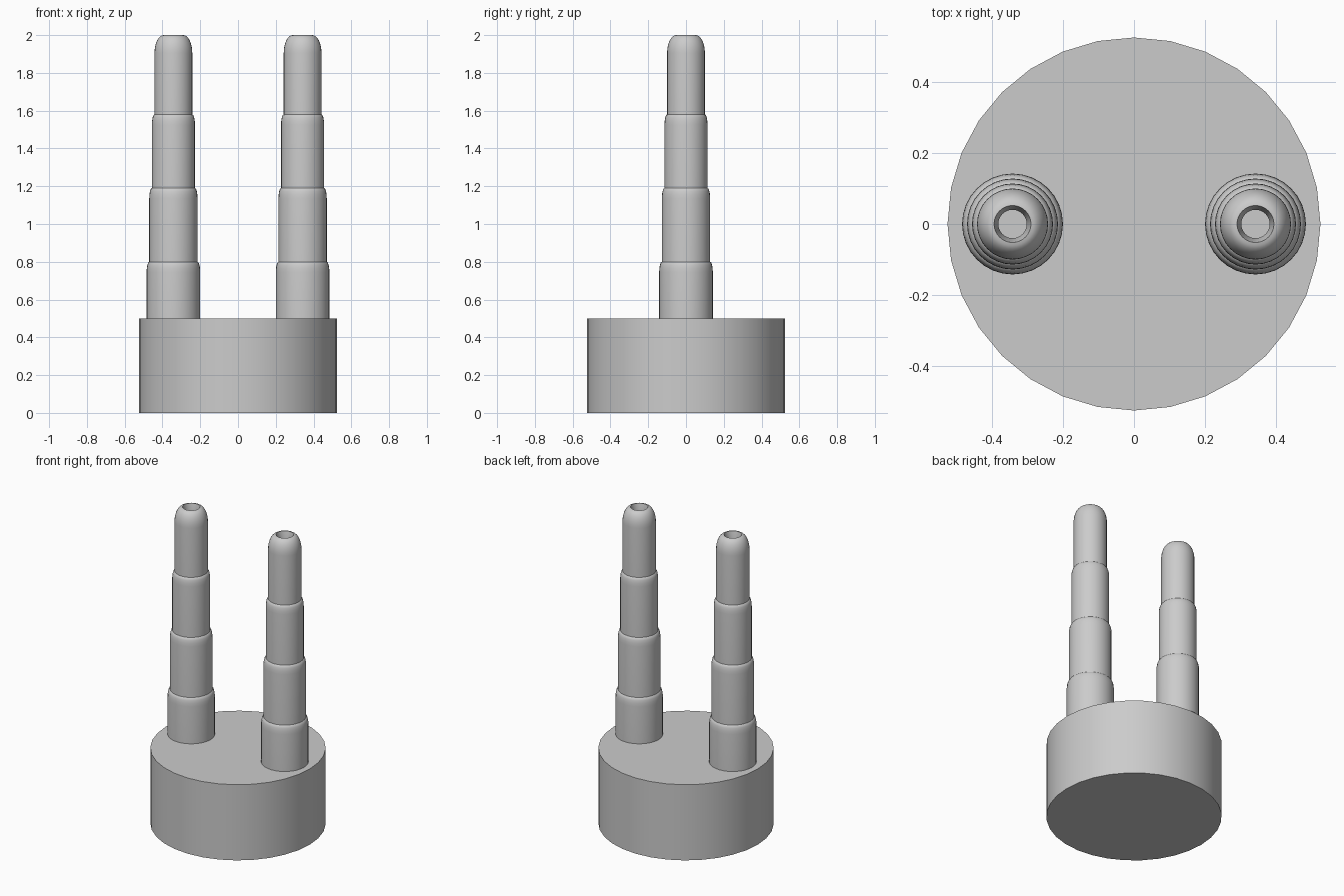
import bpy, bmesh, math

cube = bpy.data.objects.get("Cube")
if cube:
    bpy.data.objects.remove(cube)

grey = bpy.data.materials.new("plain grey")
grey.use_nodes = True
colour = (0.6, 0.6, 0.6, 1)
grey.diffuse_color = colour
grey.node_tree.nodes["Principled BSDF"].inputs["Base Color"].default_value = colour


def lathe(name, profile, sides, x=0):
    """Spin a (radius, height) profile around z; zero radius closes an end."""
    bm = bmesh.new()
    verts = [bm.verts.new((r, 0, z)) for r, z in profile]
    edges = [bm.edges.new(pair) for pair in zip(verts, verts[1:])]
    bmesh.ops.spin(bm, geom=verts + edges, cent=(0, 0, 0), axis=(0, 0, 1),
                   angle=math.tau, steps=sides)
    bmesh.ops.remove_doubles(bm, verts=bm.verts, dist=1e-5)
    bmesh.ops.recalc_face_normals(bm, faces=bm.faces)
    mesh = bpy.data.meshes.new(name)
    bm.to_mesh(mesh)
    bm.free()
    mesh.materials.append(grey)
    obj = bpy.data.objects.new(name, mesh)
    obj.location.x = x
    bpy.context.collection.objects.link(obj)
    bpy.ops.object.select_all(action='DESELECT')
    obj.select_set(True)
    bpy.context.view_layer.objects.active = obj
    bpy.ops.object.shade_smooth_by_angle(angle=math.radians(35))
    return obj


def shoulder(radius, top, inset, drop, steps):
    """Quarter-ellipse rounding over the top of a tube section."""
    arc = [math.pi / 2 * i / steps for i in range(steps + 1)]
    return [(radius - inset * (1 - math.cos(a)), top - drop * (1 - math.sin(a)))
            for a in arc]


# Round base
base_top = 0.5
lathe("base", [(0, 0), (0.525, 0), (0.525, base_top), (0, base_top)], 32)

# Telescoping tubes, open at the tip with a narrow bore
tube = [(0.142, base_top)]
for radius, top, next_radius in ((0.142, 0.8, 0.128), (0.128, 1.19, 0.114),
                                 (0.114, 1.58, 0.1)):
    tube += shoulder(radius, top, radius - next_radius, 0.055, 4)
tube += shoulder(0.1, 2, 0.048, 0.095, 8)
tube += [(0.04, 1.95), (0.04, base_top)]
for name, x in (("left_tube", 0.342), ("right_tube", -0.342)):
    lathe(name, tube, 32, x)
